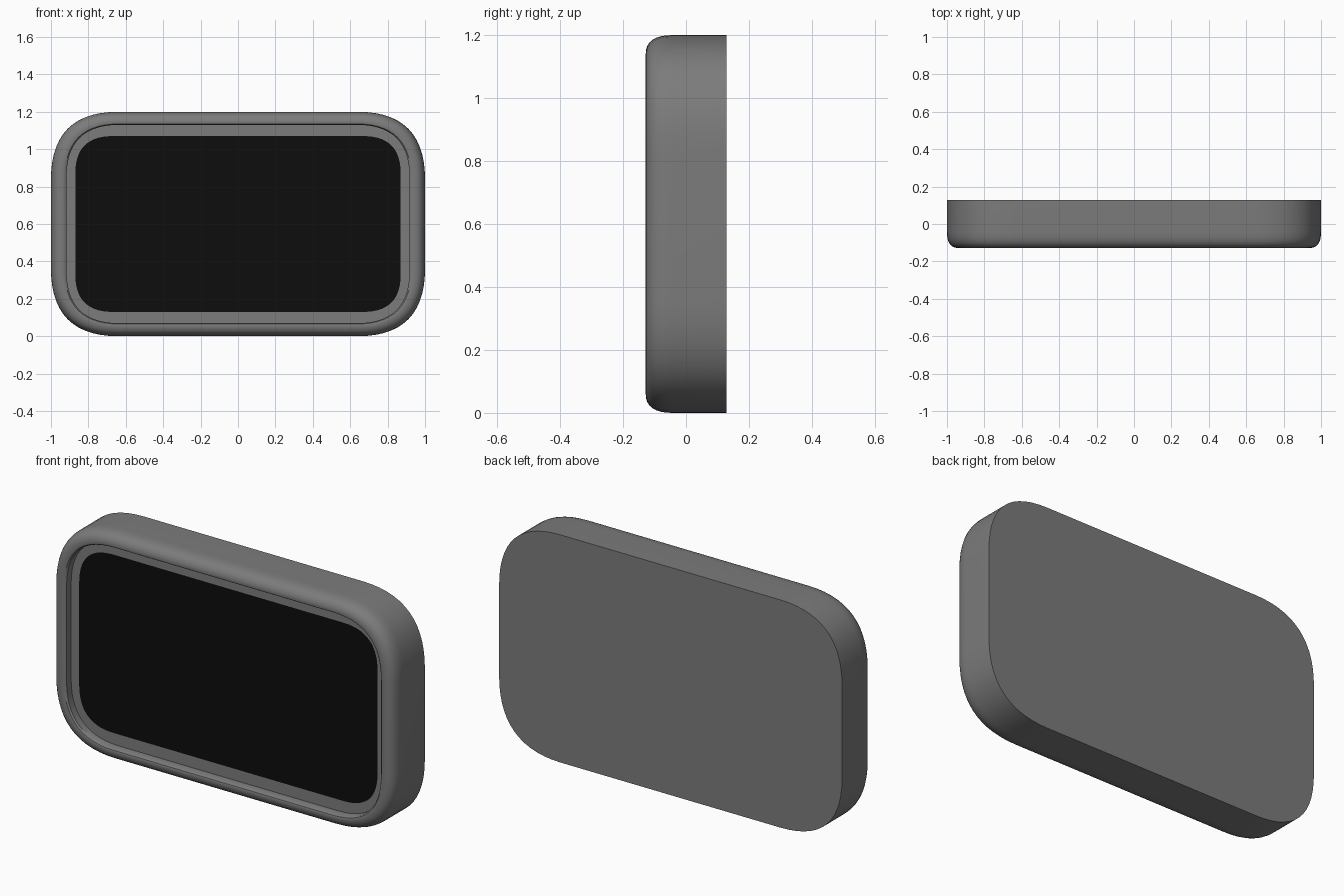
import bpy, bmesh, math
from mathutils import Vector

cube = bpy.data.objects.get("Cube")
if cube:
    bpy.data.objects.remove(cube)

HALF_W, HALF_H = 1.0, 0.6
STEPS = 14  # segments per rounded corner


def material(name, value, roughness):
    m = bpy.data.materials.new(name)
    m.use_nodes = True
    color = (value, value, value, 1)
    m.diffuse_color = color
    bsdf = m.node_tree.nodes["Principled BSDF"]
    bsdf.inputs["Base Color"].default_value = color
    bsdf.inputs["Roughness"].default_value = roughness
    return m


def outline(inset_x, inset_z, corner, y):
    """Rounded rectangle with soft corners, standing upright at depth y."""
    w, h = HALF_W - inset_x, HALF_H - inset_z
    points = []
    for i, (sx, sz) in enumerate([(1, 1), (-1, 1), (-1, -1), (1, -1)]):
        arc = []
        for s in range(STEPS + 1):
            t = s / STEPS
            dx, dz = corner * t * t, corner * (1 - t) ** 2
            arc.append(Vector((sx * (w - dx), y, HALF_H + sz * (h - dz))))
        points += arc if i % 2 == 0 else arc[::-1]
    return points


def loft(name, rings, mat, cap_first=False, cap_last=False):
    """Join successive outlines into a skin, with optional end caps."""
    bm = bmesh.new()
    loops = [[bm.verts.new(p) for p in outline(*r)] for r in rings]
    for a, b in zip(loops, loops[1:]):
        for i in range(len(a)):
            j = (i + 1) % len(a)
            bm.faces.new((a[i], a[j], b[j], b[i]))
    if cap_first:
        bm.faces.new(loops[0][::-1])
    if cap_last:
        bm.faces.new(loops[-1])
    bm.normal_update()
    mesh = bpy.data.meshes.new(name)
    bm.to_mesh(mesh)
    bm.free()
    mesh.materials.append(mat)
    obj = bpy.data.objects.new(name, mesh)
    bpy.context.collection.objects.link(obj)
    bpy.ops.object.select_all(action="DESELECT")
    obj.select_set(True)
    bpy.context.view_layer.objects.active = obj
    bpy.ops.object.shade_smooth_by_angle(angle=math.radians(35))
    return obj


grey = material("grey_plastic", 0.2, 0.5)
black = material("black_glass", 0.004, 0.4)

BACK, FRONT, PANEL = 0.128, -0.128, -0.08
LIP = (0.083, 0.07, 0.28)
SCREEN = (0.13, 0.13, 0.2)

# Casing: flat back, straight sides, rounded front rim, inner wall
casing = [(0, 0, 0.36, BACK)]
for s in range(9):
    t = s / 8
    inset = 0.06 * t * t
    y = FRONT + 0.085 * (1 - t) ** 2
    casing.append((inset, inset, 0.36 - 0.06 * t * t, y))
casing += [(0.074, 0.065, 0.29, FRONT + 0.002), (*LIP, FRONT + 0.01), (*LIP, PANEL)]
loft("casing", casing, grey, cap_first=True)

# Recessed border around the display
loft("bezel", [(*LIP, PANEL), (*SCREEN, PANEL)], grey)

# Display
loft("screen", [(*SCREEN, PANEL)], black, cap_last=True)
